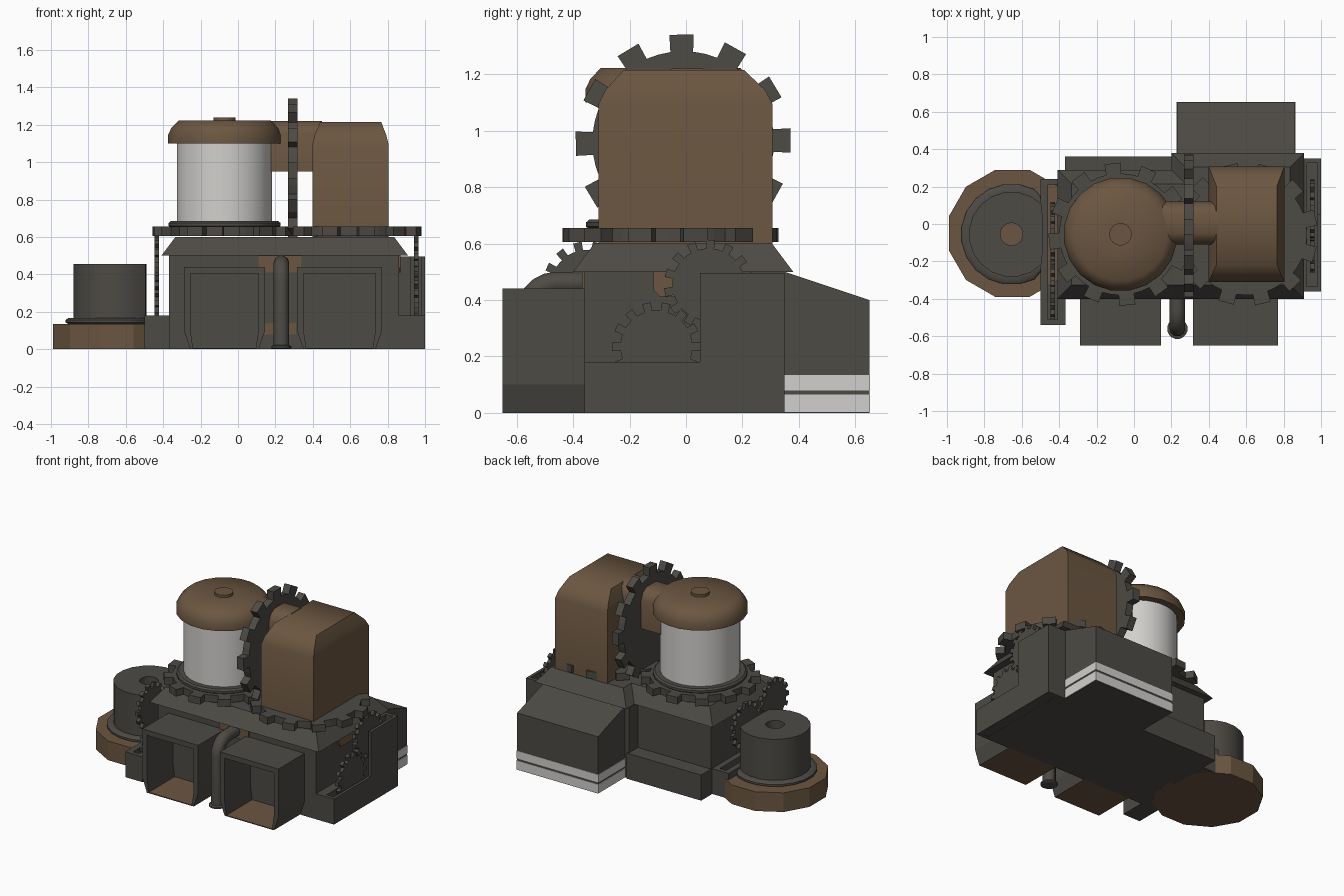
import bpy, bmesh, math

if "Cube" in bpy.data.objects:
    bpy.data.objects.remove(bpy.data.objects["Cube"])


def material(name, r, g, b):
    m = bpy.data.materials.new(name)
    m.diffuse_color = (r, g, b, 1)
    m.use_nodes = True
    m.node_tree.nodes["Principled BSDF"].inputs["Base Color"].default_value = m.diffuse_color
    return m


DARK = material("dark iron", 0.075, 0.069, 0.059)
BROWN = material("rust brown", 0.148, 0.094, 0.053)
WHITE = material("pale metal", 0.64, 0.63, 0.61)


def loft(name, loops, mats, smooth=0, rule=None):
    """Skin closed loops of points, capping both ends."""
    bm = bmesh.new()
    rings = [[bm.verts.new(p) for p in loop] for loop in loops]
    for a, b in zip(rings, rings[1:]):
        for i in range(len(a)):
            j = (i + 1) % len(a)
            bm.faces.new((a[i], a[j], b[j], b[i]))
    bm.faces.new(rings[0][::-1])
    bm.faces.new(rings[-1])
    bmesh.ops.recalc_face_normals(bm, faces=bm.faces)
    if rule:
        for f in bm.faces:
            f.material_index = int(rule(f))
    me = bpy.data.meshes.new(name)
    bm.to_mesh(me)
    bm.free()
    for m in mats:
        me.materials.append(m)
    ob = bpy.data.objects.new(name, me)
    bpy.context.collection.objects.link(ob)
    if smooth:
        bpy.ops.object.select_all(action='DESELECT')
        ob.select_set(True)
        bpy.context.view_layer.objects.active = ob
        bpy.ops.object.shade_smooth_by_angle(angle=math.radians(smooth))
    return ob


def rect(x0, x1, y0, y1, z):
    return [(x0, y0, z), (x1, y0, z), (x1, y1, z), (x0, y1, z)]


def box(name, x0, x1, y0, y1, z0, z1, mat):
    return loft(name, [rect(x0, x1, y0, y1, z0), rect(x0, x1, y0, y1, z1)], [mat])


def prism_x(name, yz, x0, x1, mat, smooth=0):
    return loft(name, [[(x, y, z) for y, z in yz] for x in (x0, x1)], [mat], smooth)


def lathe(name, cx, cy, profile, n, mats, smooth=0, rule=None, xmax=9, turn=0.5):
    angles = [2 * math.pi * (i + turn) / n for i in range(n)]
    loops = [[(min(cx + r * math.cos(a), xmax), cy + r * math.sin(a), z) for a in angles]
             for r, z in profile]
    return loft(name, loops, mats, smooth, rule)


def gear(name, axis, centre, r_in, r_out, thick, teeth=12, turn=0.0):
    """Toothed disc facing along x or z."""
    pts = []
    for i in range(teeth):
        a = 2 * math.pi * (i + turn) / teeth
        w = math.pi / teeth
        for r, d in ((r_in, -0.48), (r_out, -0.43), (r_out, 0.43), (r_in, 0.48), (r_in, 1.0)):
            pts.append((r * math.cos(a + d * w), r * math.sin(a + d * w)))
    cx, cy, cz = centre
    loops = []
    for t in (-thick / 2, thick / 2):
        if axis == 'x':
            loops.append([(cx + t, cy + u, cz + v) for u, v in pts])
        else:
            loops.append([(cx + u, cy + v, cz + t) for u, v in pts])
    return loft(name, loops, [DARK])


# Main body, rear ledge and sloped roof
foot = [(-.37, -.36), (.86, -.36), (.86, .35), (.2, .35), (.2, .25), (-.37, .25)]
loft("main_body", [[(x, y, z) for x, y in foot] for z in (0, .5)], [DARK])
box("rear_ledge", -.37, .21, .24, .36, 0, .18, DARK)
eave = [(-.41, -.4), (.91, -.4), (.91, .38), (.2, .38), (.2, .29), (-.41, .29)]
ridge = [(-.335, -.325), (.835, -.325), (.835, .305), (.275, .305), (.275, .215), (-.335, .215)]
loft("roof", [[(x, y, .5) for x, y in eave], [(x, y, .6) for x, y in ridge]], [DARK])

# Rear annex with pale bands
prism_x("rear_annex", [(.34, 0), (.65, 0), (.65, .4), (.34, .503)], .23, .86, DARK)
for z0, z1 in ((.003, .066), (.08, .135)):
    box("pale_band", .226, .864, .345, .653, z0, z1, WHITE)

# Two open front bins with brown floors
for x0, x1 in ((-.29, .145), (.315, .77)):
    def section(y, d, zb):
        c = .035
        return [(x, y, z) for x, z in (
            (x0 + c + d * .4, zb), (x1 - c - d * .4, zb), (x1 - d, .1),
            (x1 - d, .44 - d), (x0 + d, .44 - d), (x0 + d, .1))]
    loft("front_bin", [section(-.355, 0, 0), section(-.65, 0, 0),
                       section(-.65, .036, .006), section(-.362, .036, .006)],
         [DARK, BROWN],
         rule=lambda f: abs(f.normal.z) > .9 and f.calc_center_median().z < .02)

# Brown plates on the front and right walls
plate = [(-.115, .5), (-.115, .435), (-.09, .41), (.09, .41), (.115, .435), (.115, .5)]
loft("front_plate", [[(.225 + u, y, z) for u, z in plate] for y in (-.368, -.36)], [BROWN])
box("front_lower_plate", .14, .31, -.366, -.36, .08, .14, BROWN)
prism_x("side_plate", [(u, z) for u, z in plate], .86, .868, BROWN)

# Bent pipe between the bins
cu = bpy.data.curves.new("bent_pipe", 'CURVE')
cu.dimensions = '3D'
cu.bevel_depth = .042
cu.bevel_resolution = 3
cu.use_fill_caps = True
sp = cu.splines.new('POLY')
path = [(-.56, 0), (-.56, .36)]
path += [(-.46 - .1 * math.cos(t * math.pi / 10), .36 + .1 * math.sin(t * math.pi / 10))
         for t in range(1, 6)] + [(-.35, .46)]
sp.points.add(len(path) - 1)
for p, (y, z) in zip(sp.points, path):
    p.co = (.232, y, z, 1)
sp.use_smooth = True
cu.materials.append(DARK)
bpy.context.collection.objects.link(bpy.data.objects.new("bent_pipe", cu))
lathe("pipe_foot", .232, -.56, [(.045, 0), (.055, .006), (.055, .016), (.045, .022)], 16, [DARK], 40)

# Left tray with its gears
loft("left_tray", [rect(-.5, -.365, -.54, .24, .002), rect(-.5, -.365, -.54, .24, .18),
                   rect(-.46, -.41, -.51, .21, .18), rect(-.46, -.41, -.51, .21, .02)], [DARK])
for y, z, t in ((-.35, .45, 0), (-.04, .40, .5), (-.3, .2, .3)):
    gear("left_gear", 'x', (-.435, y, z), .128, .158, .024, 14, t)

# Right stepped tray with its gears
step = [(-.36, 0), (.35, 0), (.35, .495), (.05, .495), (.05, .18), (-.36, .18)]
prism_x("right_tray_outer_wall", step, .98, 1.0, DARK)
prism_x("right_tray_inner_wall", step, .85, .925, DARK)
box("right_tray_floor", .92, .985, -.355, .345, .001, .02, DARK)
box("right_tray_front", .92, .985, -.36, -.335, 0, .18, DARK)
box("right_tray_back", .92, .985, .325, .35, 0, .495, DARK)
for y, z, t in ((-.105, .235, 0), (.08, .455, .4)):
    gear("right_gear", 'x', (.953, y, z), .128, .158, .024, 14, t)

# Left tank on its faceted brown base
lathe("tank_base", -.65, -.05, [(.352, 0), (.352, .135)], 12, [BROWN])
lathe("tank", -.655, -.055,
      [(.255, .135), (.27, .142), (.27, .156), (.255, .167), (.228, .167), (.228, .455),
       (.06, .455), (.06, .37)], 20, [DARK, BROWN], 40,
      rule=lambda f: len(f.verts) > 4 and f.normal.z > .5, xmax=-.49)

# Flat gears lying on the roof
for x, t in ((-.075, .2), (.6, .45)):
    gear("flat_gear", 'z', (x, -.055, .63), .325, .383, .05, 12, t)

# Large drum with domed cap
X, Y = -.072, -.055
lathe("drum_ring", X, Y, [(.29, .65), (.302, .66), (.302, .675), (.29, .685)], 24, [DARK], 40)
lathe("drum", X, Y, [(.256, .67), (.256, 1.11)], 24, [WHITE], 40)
lathe("drum_cap", X, Y, [(.305, 1.1), (.305, 1.147), (.287, 1.185), (.25, 1.222), (.06, 1.222),
                         (.06, 1.24)], 20, [BROWN], 50)

# Upright gear and the brown arm through it
gear("upright_gear", 'x', (.292, -.01, .96), .322, .383, .052, 12, .03)
arm = [(-.11, .95), (.12, .95), (.12, 1.15), (.1, 1.195), (.06, 1.22),
       (-.05, 1.22), (-.09, 1.195), (-.11, 1.15)]
prism_x("cross_arm", arm, .1, .45, BROWN, 40)

# Brown engine housing with chamfered top
loft("engine_housing",
     [rect(.398, .805, -.31, .307, .595), rect(.398, .805, -.31, .307, 1.095),
      rect(.41, .793, -.285, .28, 1.145), rect(.44, .765, -.22, .205, 1.216)], [BROWN], 50)
